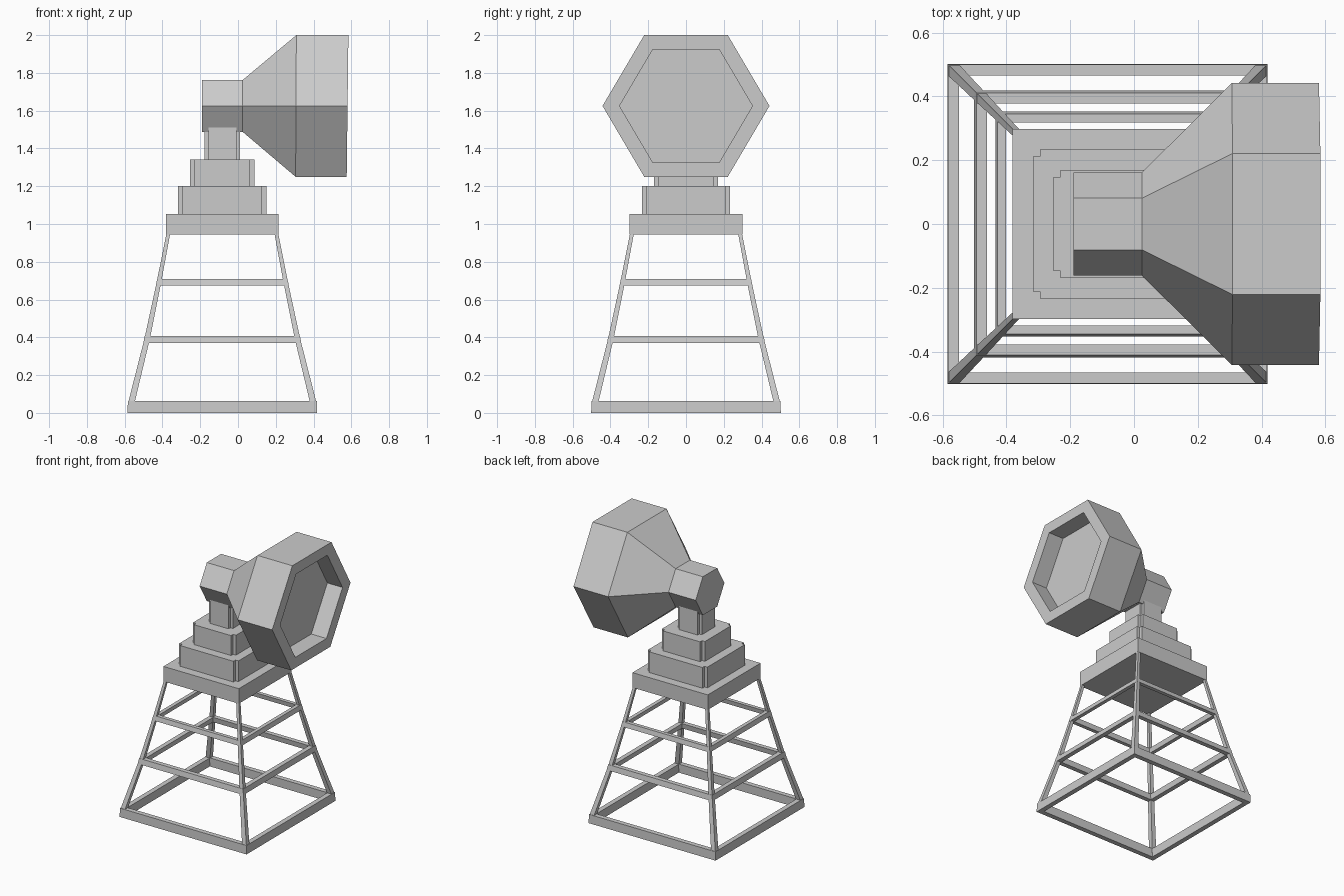
import bpy, math

if "Cube" in bpy.data.objects:
    bpy.data.objects.remove(bpy.data.objects["Cube"])

CX = -0.083  # tower axis


def make(name, verts, faces):
    me = bpy.data.meshes.new(name)
    me.from_pydata(verts, [], faces)
    me.update()
    ob = bpy.data.objects.new(name, me)
    bpy.context.collection.objects.link(ob)
    return ob


def loft(name, rings, close=False):
    """Skin a list of equal-sized rings; cap the ends or join them in a loop."""
    n, m = len(rings[0]), len(rings)
    verts = [v for r in rings for v in r]
    faces = []
    for k in range(m if close else m - 1):
        a, b = k * n, ((k + 1) % m) * n
        faces += [(a + i, a + (i + 1) % n, b + (i + 1) % n, b + i) for i in range(n)]
    if not close:
        faces += [tuple(reversed(range(n))), tuple(range((m - 1) * n, m * n))]
    return make(name, verts, faces)


def square(h, z):
    return [(CX + sx * h, sy * h, z) for sx, sy in ((-1, -1), (1, -1), (1, 1), (-1, 1))]


def frame(name, h0, h1, z0, z1, w):
    """Square ring of bars, outer half-size h0 at the bottom and h1 at the top."""
    return loft(name, [square(h0, z0), square(h1, z1),
                       square(h1 - w, z1), square(h0 - w, z0)], close=True)


def notched(name, h, c, z0, z1):
    """Square block with a small step cut from each corner."""
    quarter = [(h, h - c), (h - c, h - c), (h - c, h)]
    pts = []
    for k in range(4):
        for x, y in quarter:
            for _ in range(k):
                x, y = -y, x
            pts.append((x, y))
    return loft(name, [[(CX + x, y, z) for x, y in pts] for z in (z0, z1)])


# Base frame and cross-bar frames
frame("base_frame", 0.502, 0.5, 0.0, 0.062, 0.035)
frame("lower_brace", 0.418, 0.411, 0.37, 0.408, 0.033)
frame("upper_brace", 0.352, 0.345, 0.675, 0.708, 0.027)

# Four tapered legs
leg_profile = [(0.03, 0.5, 0.036), (0.06, 0.497, 0.034), (0.39, 0.413, 0.029),
               (0.69, 0.348, 0.024), (0.96, 0.294, 0.02)]
for sx in (-1, 1):
    for sy in (-1, 1):
        rings = []
        for z, h, w in leg_profile:
            r = [(CX + sx * a, sy * b, z) for a, b in
                 ((h, h), (h - w, h), (h - w, h - w), (h, h - w))]
            rings.append(r if sx * sy > 0 else r[::-1])
        loft(f"leg_{'left' if sx < 0 else 'right'}_{'front' if sy < 0 else 'back'}", rings)

# Platform and stepped pedestal
loft("platform", [square(0.298, 0.945), square(0.298, 1.052)])
notched("lower_step", 0.234, 0.023, 1.052, 1.2)
notched("upper_step", 0.17, 0.023, 1.2, 1.342)
notched("neck", 0.094, 0.02, 1.342, 1.52)

# Hexagonal lamp housing with recessed front
HZ = 1.625


def hexagon(x, r, tilt=0.0):
    pts = []
    for i in range(6):
        a = math.radians(60 * i)
        y, z = r * math.cos(a), r * math.sin(a) * 0.98
        pts.append((x + tilt * z, y, HZ + z))
    return pts


loft("lamp_housing", [hexagon(-0.19, 0.162), hexagon(0.025, 0.162),
                      hexagon(0.307, 0.442, 0.005), hexagon(0.58, 0.442, 0.012),
                      hexagon(0.58, 0.352, 0.012), hexagon(0.46, 0.352, 0.012)])

# Consistent outward normals
import bmesh
for ob in bpy.context.collection.objects:
    bm = bmesh.new()
    bm.from_mesh(ob.data)
    bmesh.ops.recalc_face_normals(bm, faces=bm.faces)
    bm.to_mesh(ob.data)
    bm.free()
